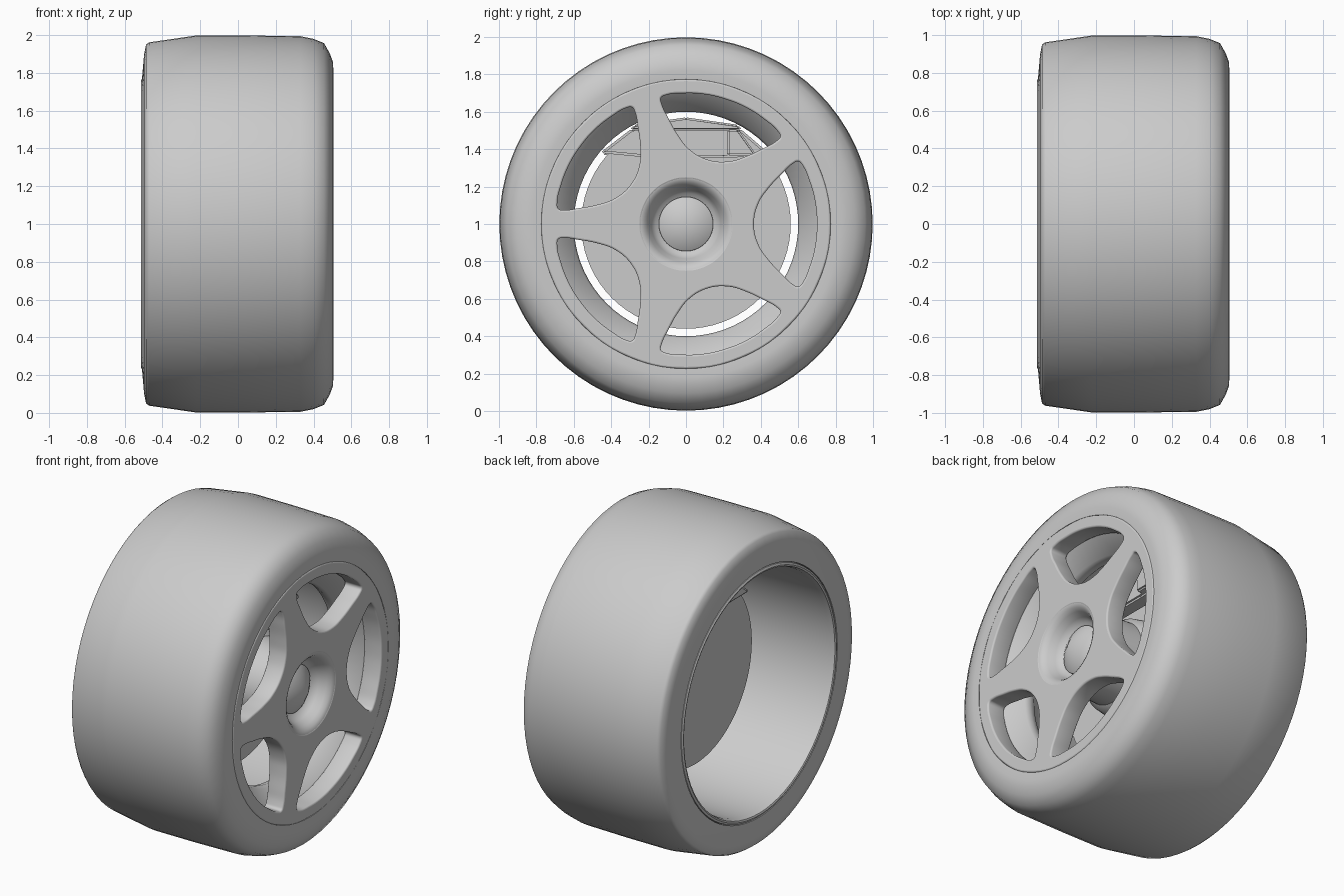
import bpy, bmesh, math
from mathutils import Matrix, Vector

cube = bpy.data.objects.get("Cube")
if cube:
    bpy.data.objects.remove(cube, do_unlink=True)

grey = bpy.data.materials.new("plain_grey")
grey.use_nodes = True
grey.diffuse_color = (0.6, 0.6, 0.6, 1)
grey.node_tree.nodes["Principled BSDF"].inputs["Base Color"].default_value = (0.6, 0.6, 0.6, 1)

AXLE = Vector((0, 0, 1))  # wheel centre; the axle runs along x


def finish(name, mesh, angle=35):
    mesh.materials.clear()
    mesh.materials.append(grey)
    obj = bpy.data.objects.new(name, mesh)
    bpy.context.collection.objects.link(obj)
    bpy.ops.object.select_all(action='DESELECT')
    obj.select_set(True)
    bpy.context.view_layer.objects.active = obj
    bpy.ops.object.shade_smooth_by_angle(angle=math.radians(angle))
    return obj


def lathe(name, profile, closed=True, angle=35, steps=72):
    """Revolve (x, radius) points around the axle."""
    bm = bmesh.new()
    verts = [bm.verts.new((x, 0, 1 + r)) for x, r in profile]
    pairs = list(zip(verts, verts[1:]))
    if closed:
        pairs.append((verts[-1], verts[0]))
    edges = [bm.edges.new(p) for p in pairs]
    bmesh.ops.spin(bm, geom=verts + edges, cent=AXLE, axis=(1, 0, 0),
                   angle=math.tau, steps=steps, use_merge=True)
    bmesh.ops.remove_doubles(bm, verts=bm.verts, dist=0.0005)
    bmesh.ops.recalc_face_normals(bm, faces=bm.faces)
    mesh = bpy.data.meshes.new(name)
    bm.to_mesh(mesh)
    bm.free()
    return finish(name, mesh, angle)


def block(name, outline, x0, x1, bevel):
    """Extrude a (y, z) outline along the axle and round its edges."""
    bm = bmesh.new()
    face = bm.faces.new([bm.verts.new((x0, y, z)) for y, z in outline])
    out = bmesh.ops.extrude_face_region(bm, geom=[face])["geom"]
    moved = [g for g in out if isinstance(g, bmesh.types.BMVert)]
    bmesh.ops.translate(bm, verts=moved, vec=(x1 - x0, 0, 0))
    bmesh.ops.recalc_face_normals(bm, faces=bm.faces)
    bmesh.ops.bevel(bm, geom=bm.edges[:], offset=bevel, segments=2, affect='EDGES')
    mesh = bpy.data.meshes.new(name)
    bm.to_mesh(mesh)
    bm.free()
    return finish(name, mesh)


def add_loop(curve, points):
    spline = curve.splines.new('BEZIER')
    spline.bezier_points.add(len(points) - 1)
    spline.use_cyclic_u = True
    for bp, (a, b) in zip(spline.bezier_points, points):
        bp.co = (a, b, 0)
        bp.handle_left_type = bp.handle_right_type = 'AUTO'


def circle(radius, count=16):
    return [(radius * math.cos(math.tau * i / count), radius * math.sin(math.tau * i / count))
            for i in range(count)]


# Tyre: broad slick tread with rounded front shoulder
lathe("tyre", [(0.502, 0.774), (0.505, 0.82), (0.502, 0.86), (0.485, 0.905), (0.455, 0.958),
               (0.40, 0.98), (0.33, 0.994), (0.05, 0.998), (-0.22, 0.998), (-0.47, 0.962),
               (-0.487, 0.95), (-0.497, 0.90), (-0.508, 0.775), (-0.45, 0.77), (0.45, 0.77)],
      angle=60)

# Rim barrel: wide at the back, stepping in to a narrow waist behind the spokes
lathe("rim_barrel", [(0.49, 0.7715), (0.47, 0.71), (0.385, 0.705), (0.30, 0.61), (0.27, 0.60),
                     (0.23, 0.61), (0.13, 0.71), (0.08, 0.73), (-0.48, 0.74), (-0.51, 0.748),
                     (-0.514, 0.758), (-0.508, 0.77), (-0.49, 0.773)])

# Spoked wheel face: a plate pierced by five rounded windows and a hub hole
half = [(0.387, 0.11), (0.44, 0.19), (0.51, 0.265), (0.575, 0.325), (0.60, 0.335),
        (0.622, 0.315), (0.66, 0.23), (0.69, 0.12)]
window = [(0.363, 0)] + half + [(0.70, 0)] + [(a, -b) for a, b in reversed(half)]
curve = bpy.data.curves.new("face_outline", 'CURVE')
curve.dimensions = '2D'
curve.fill_mode = 'BOTH'
curve.resolution_u = 5
curve.extrude = 0.05
curve.bevel_depth = 0.01
curve.bevel_resolution = 2
curve.offset = -0.01
add_loop(curve, circle(0.7735))
add_loop(curve, circle(0.24))
for i in range(5):
    c, s = math.cos(math.tau * i / 5), math.sin(math.tau * i / 5)
    add_loop(curve, [(a * c - b * s, a * s + b * c) for a, b in window])
outline = bpy.data.objects.new("face_outline", curve)
bpy.context.collection.objects.link(outline)
bpy.context.view_layer.update()
face_mesh = bpy.data.meshes.new_from_object(
    outline.evaluated_get(bpy.context.evaluated_depsgraph_get()))
bpy.data.objects.remove(outline, do_unlink=True)
turn = Matrix(((0, 0, 1, 0.445), (1, 0, 0, 0), (0, 1, 0, 1), (0, 0, 0, 1)))
face_mesh.transform(turn)
finish("wheel_face", face_mesh)

# Hub dish flowing in from the spokes, and the conical centre nut
lathe("hub_dish", [(0.505, 0.258), (0.502, 0.24), (0.492, 0.222), (0.47, 0.205), (0.43, 0.185),
                   (0.395, 0.165), (0.38, 0.12), (0.36, 0.12), (0.36, 0.24), (0.49, 0.258)],
      angle=60)
lathe("centre_nut", [(0.36, 0.147), (0.40, 0.145), (0.49, 0)], closed=False, steps=40)

# Brake disc with its hub behind the spokes
lathe("brake_disc", [(-0.065, 0), (-0.065, 0.56), (0.01, 0.56), (0.01, 0)], closed=False)
lathe("axle_hub", [(0.01, 0.30), (0.12, 0.28), (0.15, 0.25), (0.39, 0.24)], closed=False)

# Brake caliper gripping the top of the disc
block("caliper_body", [(-0.46, 1.38), (-0.2, 1.355), (0.2, 1.355), (0.40, 1.36), (0.43, 1.39),
                       (0.29, 1.51), (0, 1.525), (-0.29, 1.51)], 0.03, 0.13, 0.012)
block("caliper_back", [(-0.45, 1.37), (0.42, 1.37), (0.28, 1.51), (-0.28, 1.51)],
      -0.135, -0.075, 0.012)
block("caliper_bridge", [(-0.30, 1.50), (0.30, 1.50), (0.28, 1.53), (0, 1.57), (-0.28, 1.53)],
      -0.125, 0.15, 0.01)
block("caliper_end", [(0.22, 1.365), (0.38, 1.365), (0.28, 1.505), (0.22, 1.505)],
      0.12, 0.17, 0.01)
